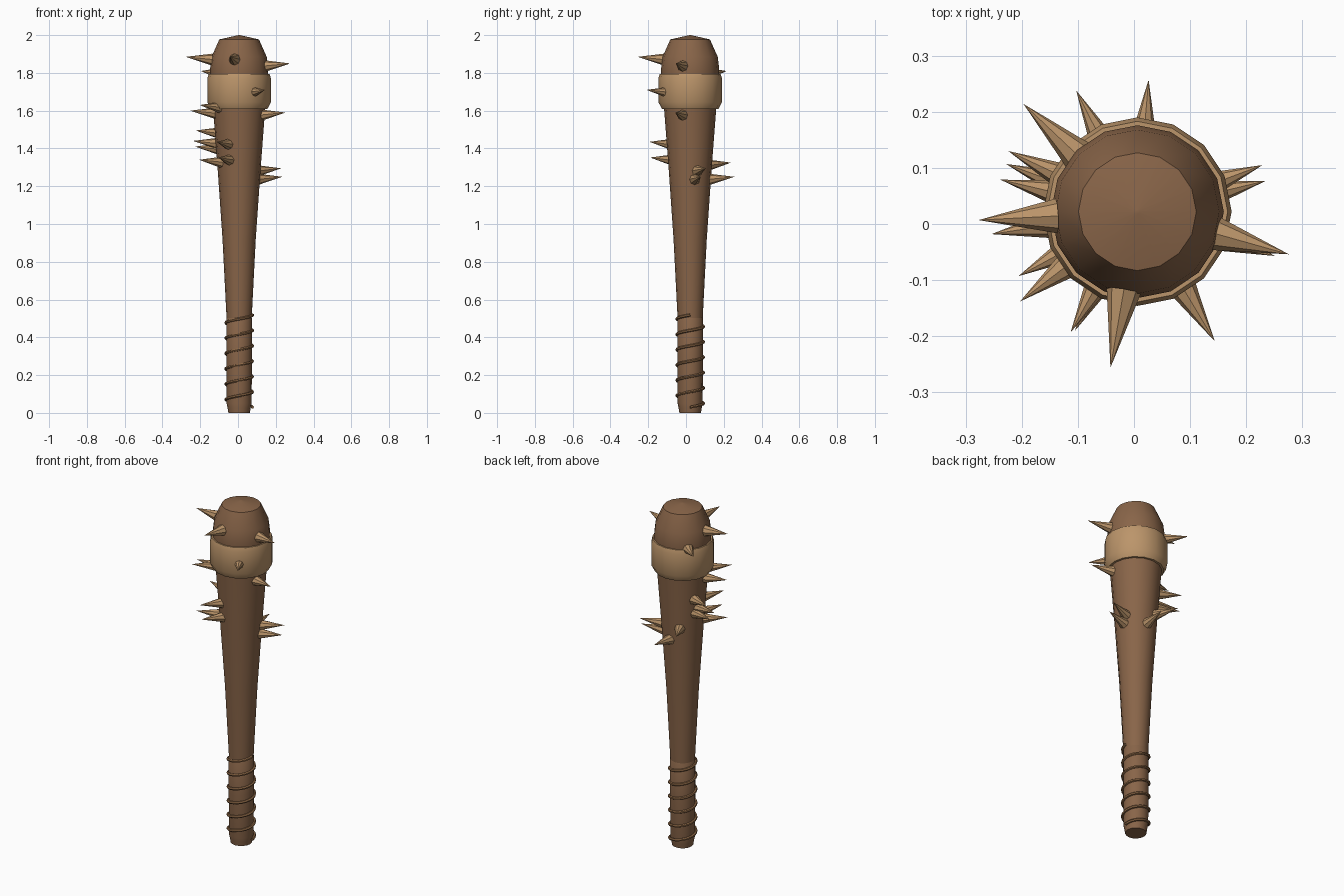
import bpy, math
from mathutils import Vector

if "Cube" in bpy.data.objects:
    bpy.data.objects.remove(bpy.data.objects["Cube"], do_unlink=True)

AXIS = Vector((0.006, 0.022, 0))  # the shaft sits slightly off centre


def material(name, rgb):
    m = bpy.data.materials.new(name)
    m.use_nodes = True
    m.diffuse_color = (*rgb, 1)
    m.node_tree.nodes["Principled BSDF"].inputs["Base Color"].default_value = (*rgb, 1)
    return m


dark_wood = material("dark wood", (0.25, 0.13, 0.066))
pale_wood = material("pale wood", (0.50, 0.30, 0.145))
cord_brown = material("cord brown", (0.26, 0.135, 0.06))


def smooth(obj, degrees):
    bpy.ops.object.select_all(action="DESELECT")
    obj.select_set(True)
    bpy.context.view_layer.objects.active = obj
    bpy.ops.object.shade_smooth_by_angle(angle=math.radians(degrees))


def lathe(name, profile, mat, sides=16, closed=False):
    """Turn (radius, height) points round the shaft axis."""
    verts, faces = [], []
    for r, z in profile:
        for i in range(sides):
            a = math.tau * i / sides
            verts.append((AXIS.x + r * math.cos(a), AXIS.y + r * math.sin(a), z))
    rows = len(profile)
    for k in range(rows if closed else rows - 1):
        n = (k + 1) % rows
        for i in range(sides):
            j = (i + 1) % sides
            faces.append((k * sides + i, k * sides + j, n * sides + j, n * sides + i))
    if not closed:
        faces.append(tuple(reversed(range(sides))))
        faces.append(tuple(range((rows - 1) * sides, rows * sides)))
    mesh = bpy.data.meshes.new(name)
    mesh.from_pydata(verts, [], faces)
    mesh.materials.append(mat)
    obj = bpy.data.objects.new(name, mesh)
    bpy.context.collection.objects.link(obj)
    smooth(obj, 50)
    return obj


# Shaft flaring into the domed head
lathe("club_body", [(0.062, 0.4), (0.068, 0.53), (0.088, 0.92), (0.115, 1.31),
                    (0.138, 1.61), (0.153, 1.78), (0.154, 1.82), (0.146, 1.885),
                    (0.105, 1.977), (0.004, 2.0)], dark_wood)

# Grip with a rounded butt end
lathe("grip", [(0.057, 0), (0.061, 0.025), (0.066, 0.05), (0.068, 0.3),
               (0.068, 0.5), (0.06, 0.515)], dark_wood)

# Band round the head
lathe("head_band", [(0.13, 1.61), (0.150, 1.61), (0.168, 1.645), (0.168, 1.772),
                    (0.161, 1.795), (0.14, 1.795)], pale_wood, closed=True)

# Cord wound round the grip
curve = bpy.data.curves.new("grip_cord", "CURVE")
curve.dimensions = "3D"
curve.bevel_depth = 0.008
curve.bevel_resolution = 1
curve.use_fill_caps = True
TURNS, STEPS = 6, 20
spline = curve.splines.new("POLY")
spline.points.add(TURNS * STEPS)
for i, p in enumerate(spline.points):
    a = math.tau * i / STEPS
    z = 0.03 + 0.488 * i / (TURNS * STEPS)
    p.co = (AXIS.x + 0.071 * math.cos(a), AXIS.y + 0.071 * math.sin(a), z, 1)
curve.materials.append(cord_brown)
cord = bpy.data.objects.new("grip_cord", curve)
bpy.context.collection.objects.link(cord)
bpy.ops.object.select_all(action="DESELECT")
cord.select_set(True)
bpy.context.view_layer.objects.active = cord
bpy.ops.object.convert(target="MESH")
smooth(bpy.context.object, 50)

# Spikes, given by their tips, pointing out from the axis and slightly up
TIPS = [(0.026, 0.257, 1.25), (-0.103, 0.238, 1.325), (-0.197, 0.214, 1.81),
        (-0.224, 0.13, 1.495), (-0.228, 0.107, 1.41), (-0.238, 0.079, 1.44),
        (-0.277, 0.007, 1.885), (-0.254, -0.018, 1.6), (-0.206, -0.093, 1.34),
        (-0.203, -0.138, 1.63), (-0.113, -0.193, 1.435), (-0.105, -0.19, 1.352),
        (-0.042, -0.256, 1.885), (0.144, -0.209, 1.71), (0.276, -0.054, 1.85),
        (0.251, -0.057, 1.59), (0.235, 0.077, 1.25), (0.229, 0.105, 1.295)]
LENGTH = 0.14
for n, tip in enumerate(TIPS):
    tip = Vector(tip)
    out = Vector((tip.x - AXIS.x, tip.y - AXIS.y, 0)).normalized()
    out = (out + Vector((0, 0, 0.1))).normalized()
    bpy.ops.mesh.primitive_cone_add(vertices=8, radius1=0.031, radius2=0, depth=LENGTH,
                                    location=tip - out * LENGTH / 2,
                                    rotation=out.to_track_quat("Z", "Y").to_euler())
    spike = bpy.context.object
    spike.name = f"spike_{n + 1}"
    spike.data.materials.append(pale_wood)
